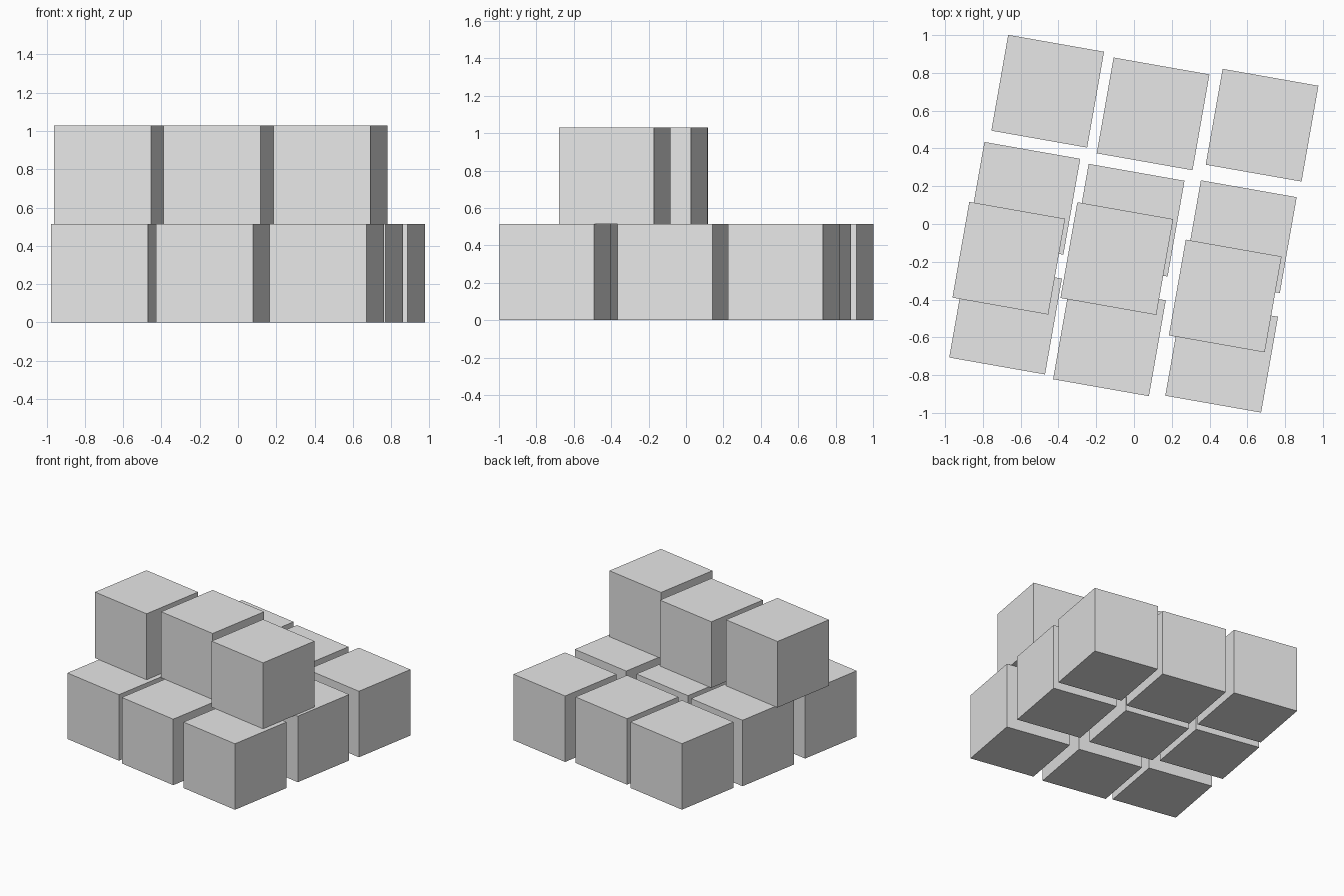
import bpy
from math import radians

default = bpy.data.objects.get("Cube")
if default:
    bpy.data.objects.remove(default, do_unlink=True)

SIDE = 0.515
TURN = radians(-10)

# One plain grey for every block
grey = bpy.data.materials.new("light_grey")
grey.use_nodes = True
colour = (0.8, 0.8, 0.8, 1)
grey.diffuse_color = colour
grey.node_tree.nodes["Principled BSDF"].inputs["Base Color"].default_value = colour


def block(name, x, y, layer):
    """A cube turned about z, resting on the given layer."""
    bpy.ops.mesh.primitive_cube_add(
        size=SIDE, location=(x, y, SIDE * (layer + 0.5)), rotation=(0, 0, TURN))
    ob = bpy.context.object
    ob.name = name
    ob.data.materials.append(grey)


# Rows of blocks: layer and the centres from right to left
rows = {
    "back_block": (0, [(-0.457, 0.703), (0.101, 0.583), (0.678, 0.523)]),
    "middle_block": (0, [(-0.583, 0.136), (-0.031, 0.02), (0.563, -0.067)]),
    "front_block": (0, [(-0.68, -0.498), (-0.13, -0.613), (0.464, -0.7)]),
    "upper_block": (1, [(-0.663, -0.181), (-0.091, -0.183), (0.483, -0.381)]),
}
for row, (layer, centres) in rows.items():
    for side, (x, y) in zip(("right", "centre", "left"), centres):
        block(f"{row}_{side}", x, y, layer)
